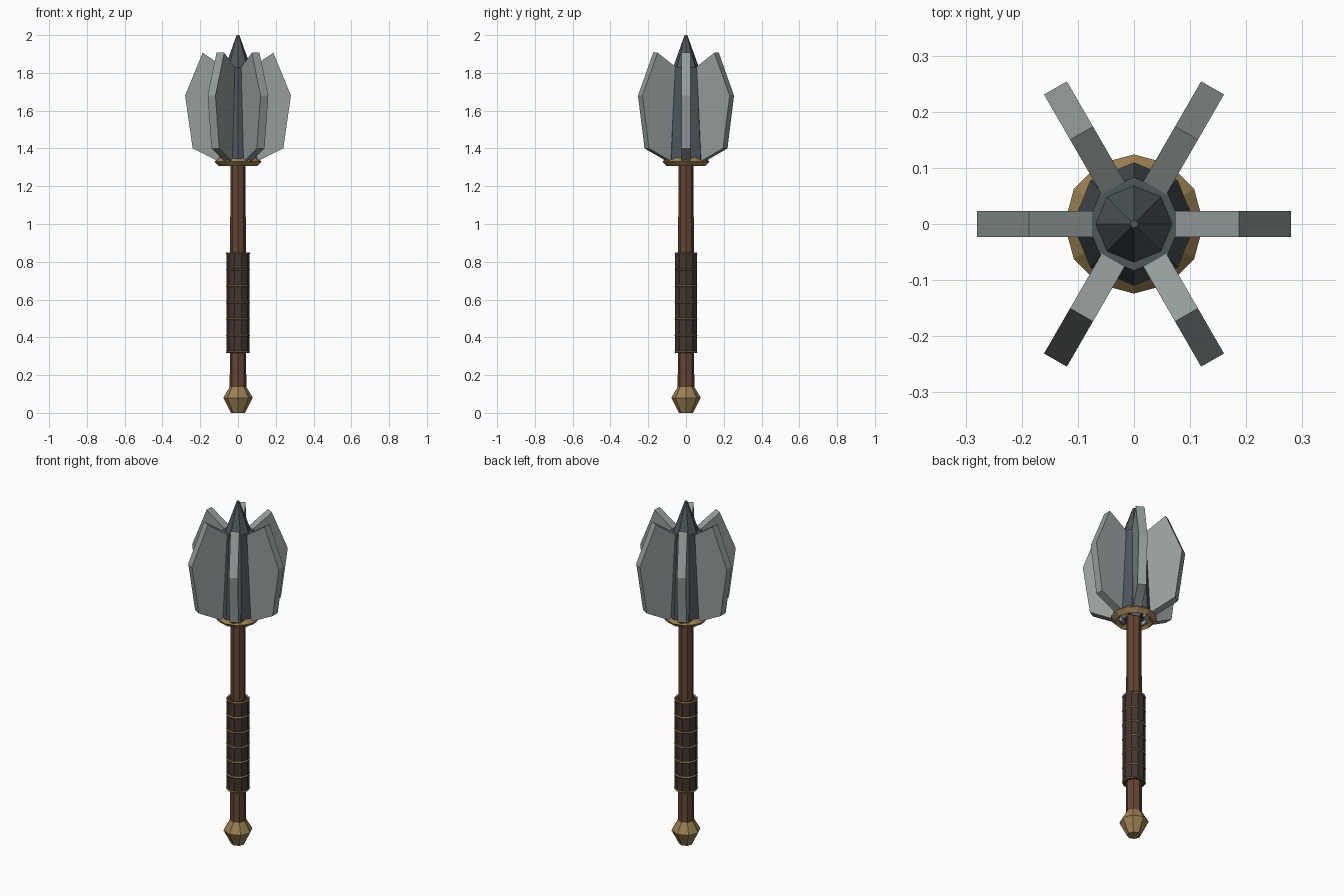
import bpy, bmesh, math
from mathutils import Matrix

if "Cube" in bpy.data.objects:
    bpy.data.objects.remove(bpy.data.objects["Cube"])


def material(name, rgb):
    m = bpy.data.materials.new(name)
    m.diffuse_color = (*rgb, 1)
    m.use_nodes = True
    m.node_tree.nodes["Principled BSDF"].inputs["Base Color"].default_value = m.diffuse_color
    return m


STEEL = material("pale steel", (0.30, 0.34, 0.33))
IRON = material("dark iron", (0.075, 0.093, 0.105))
WOOD = material("brown wood", (0.125, 0.058, 0.032))
LEATHER = material("dark leather", (0.055, 0.035, 0.028))
BRASS = material("aged brass", (0.32, 0.215, 0.085))


def finish(bm, name, mat):
    bmesh.ops.recalc_face_normals(bm, faces=bm.faces)
    mesh = bpy.data.meshes.new(name)
    bm.to_mesh(mesh)
    bm.free()
    mesh.materials.append(mat)
    obj = bpy.data.objects.new(name, mesh)
    bpy.context.collection.objects.link(obj)
    return obj


def lathe(name, profile, sides, mat, closed=False):
    """Turn (radius, z) points around the z axis; cap the ends or close the loop."""
    bm = bmesh.new()
    rings = []
    for r, z in profile:
        angles = [2 * math.pi * i / sides for i in range(sides)]
        rings.append([bm.verts.new((r * math.cos(a), r * math.sin(a), z)) for a in angles])
    pairs = list(zip(rings, rings[1:]))
    if closed:
        pairs.append((rings[-1], rings[0]))
    else:
        bm.faces.new(rings[0])
        bm.faces.new(rings[-1])
    for low, high in pairs:
        for i in range(sides):
            j = (i + 1) % sides
            bm.faces.new((low[i], low[j], high[j], high[i]))
    return finish(bm, name, mat)


def ring(name, radius, thick, z, sides, mat):
    """Faceted ring with a diamond cross-section."""
    section = [(radius + thick, z), (radius, z + thick), (radius - thick, z), (radius, z - thick)]
    return lathe(name, section, sides, mat, closed=True)


def flange(name, angle):
    """Upright blade plate pointing outwards."""
    outline = [(0.06, 1.31), (0.24, 1.40), (0.28, 1.68), (0.187, 1.907), (0.06, 1.82)]
    half = 0.0235
    bm = bmesh.new()
    face = bm.faces.new([bm.verts.new((r, -half, z)) for r, z in outline])
    new = bmesh.ops.extrude_face_region(bm, geom=[face])["geom"]
    moved = [v for v in new if isinstance(v, bmesh.types.BMVert)]
    bmesh.ops.translate(bm, verts=moved, vec=(0, 2 * half, 0))
    bm.transform(Matrix.Rotation(angle, 4, "Z"))
    return finish(bm, name, STEEL)


# Pommel, shaft and grip
lathe("pommel", [(0.037, 0), (0.078, 0.08), (0.044, 0.138)], 8, BRASS)
lathe("shaft", [(0.044, 0.1), (0.040, 1.36)], 8, WOOD)
lathe("grip", [(0.060, 0.322), (0.060, 0.845)], 10, LEATHER)
for i in range(7):
    ring(f"grip_ring_{i + 1}", 0.060, 0.005, 0.323 + 0.087 * i, 10, BRASS)

# Head: collar, core, spike and six blades
ring("collar", 0.100, 0.024, 1.33, 12, BRASS)
lathe("head_core", [(0.110, 1.335), (0.083, 1.83)], 8, IRON)
lathe("top_spike", [(0.070, 1.825), (0.007, 2.0)], 8, IRON)
for i in range(6):
    flange(f"flange_{i + 1}", i * math.pi / 3)
